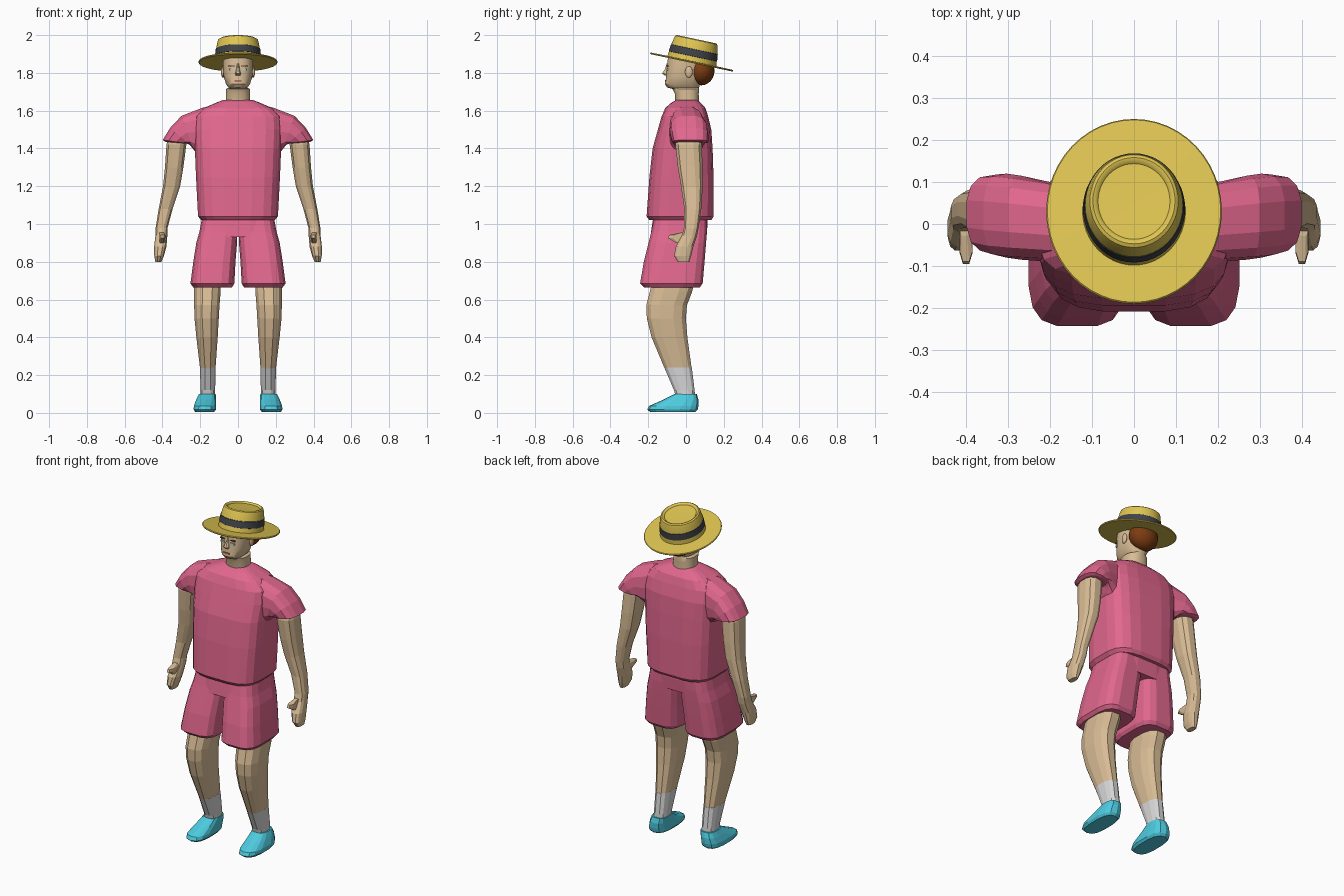
import bpy, bmesh
from math import cos, sin, pi, radians
from mathutils import Vector, Matrix

cube = bpy.data.objects.get("Cube")
if cube:
    bpy.data.objects.remove(cube, do_unlink=True)


def material(name, r, g, b):
    mat = bpy.data.materials.new(name)
    mat.use_nodes = True
    mat.diffuse_color = (r, g, b, 1)
    node = next(n for n in mat.node_tree.nodes if n.type == 'BSDF_PRINCIPLED')
    node.inputs["Base Color"].default_value = (r, g, b, 1)
    node.inputs["Roughness"].default_value = 0.8
    return mat


PINK = material("pink cloth", .75, .135, .27)
SKIN = material("skin", .70, .51, .305)
STRAW = material("yellow straw", .74, .56, .085)
BAND = material("dark ribbon", .05, .055, .065)
CYAN = material("cyan shoe", .075, .60, .74)
WHITE = material("white sock", .68, .68, .68)
HAIR = material("brown hair", .20, .045, .006)
LIPS = material("lip red", .45, .17, .11)
BLUE = material("pale blue eye", .40, .62, .68)


def finish(name, bm, *mats, smooth=None):
    """Turn a bmesh into a named object with its materials."""
    bmesh.ops.recalc_face_normals(bm, faces=bm.faces)
    mesh = bpy.data.meshes.new(name)
    bm.to_mesh(mesh)
    bm.free()
    for mat in mats:
        mesh.materials.append(mat)
    obj = bpy.data.objects.new(name, mesh)
    bpy.context.collection.objects.link(obj)
    if smooth:
        bpy.ops.object.select_all(action='DESELECT')
        obj.select_set(True)
        bpy.context.view_layer.objects.active = obj
        bpy.ops.object.shade_smooth_by_angle(angle=radians(smooth))
    return obj


def power(value, square):
    return (1 if value > 0 else -1) * abs(value) ** (2 / square)


def bridge(bm, loops):
    """Skin neighbouring vertex loops with quads and give back the strips."""
    strips = []
    for a, b in zip(loops, loops[1:]):
        n = len(a)
        strips.append([bm.faces.new((a[i], a[(i + 1) % n], b[(i + 1) % n], b[i]))
                       for i in range(n)])
    return strips


def loft(name, rings, mat, n=14, square=2.6, side=1, smooth=None):
    """Rings are (inner x, z, outer x, z, front y, back y), rounded off."""
    bm = bmesh.new()
    loops = []
    for xa, za, xb, zb, front, back in rings:
        centre = Vector((xa + xb, front + back, za + zb)) / 2
        across = Vector((xb - xa, 0, zb - za)) / 2
        depth = Vector((0, back - front, 0)) / 2
        loop = []
        for i in range(n):
            t = 2 * pi * (i + .5) / n
            p = centre + across * power(cos(t), square) + depth * power(sin(t), square)
            p.x *= side
            loop.append(bm.verts.new(p))
        loops.append(loop)
    bridge(bm, loops)
    bm.faces.new(loops[0])
    bm.faces.new(loops[-1])
    return finish(name, bm, mat, smooth=smooth)


def level(*rings):
    """Flat rings written as (z, inner x, outer x, front y, back y)."""
    return [(a, z, b, z, f, k) for z, a, b, f, k in rings]


def centred(*rings):
    """Flat rings around the middle: (z, half width, front y, back y)."""
    return [(-w, z, w, z, f, k) for z, w, f, k in rings]


def plate(name, mat, x, y, z, w, h, depth=.009):
    bm = bmesh.new()
    bmesh.ops.create_cube(bm, size=1, matrix=Matrix.Translation((x, y, z))
                          @ Matrix.Diagonal((w, depth, h, 1)))
    return finish(name, bm, mat)


def ball(name, mat, centre, radii):
    bm = bmesh.new()
    bmesh.ops.create_uvsphere(bm, u_segments=20, v_segments=12, radius=1,
                              matrix=Matrix.Translation(centre)
                              @ Matrix.Diagonal((*radii, 1)))
    return finish(name, bm, mat, smooth=40)


# Torso of the shirt and the hips of the shorts
loft("shirt_body", centred(
    (1.02, .195, -.195, .135), (1.04, .213, -.21, .148), (1.25, .224, -.195, .147),
    (1.4, .23, -.178, .142), (1.5, .235, -.15, .135), (1.57, .23, -.13, .118),
    (1.615, .18, -.11, .103), (1.645, .11, -.075, .075), (1.657, .078, -.05, .055)),
    PINK, n=20, square=3.4)
loft("shorts_hips", centred(
    (.93, .205, -.19, .11), (1.0, .197, -.18, .115), (1.06, .185, -.17, .115)),
    PINK, n=20, square=3.4)

# Head, neck and hair
loft("head", centred(
    (1.6, .068, -.055, .07), (1.69, .064, -.06, .068), (1.715, .064, -.072, .07),
    (1.722, .05, -.1, .07), (1.74, .064, -.112, .075), (1.78, .076, -.106, .085),
    (1.83, .08, -.102, .09), (1.885, .08, -.096, .09)),
    SKIN, n=20, square=2.4, smooth=35)
loft("nose", centred(
    (1.785, .012, -.112, -.08), (1.797, .016, -.128, -.08),
    (1.82, .009, -.113, -.08), (1.85, .006, -.102, -.08)), SKIN, n=8)
plate("mouth", LIPS, 0, -.107, 1.757, .036, .009)
ball("hair", HAIR, (0, .08, 1.812), (.086, .071, .078))

# Straw hat: a turned profile with a ribbon strip, tipped backwards
profile = [(.0, -.005), (.222, -.005), (.225, .0), (.222, .004), (.132, .005),
           (.129, .03), (.131, .031), (.127, .068), (.125, .069), (.117, .108),
           (.113, .118), (.105, .123), (.098, .121), (.092, .114), (.0, .112)]
bm = bmesh.new()
segments = 48
loops = [[bm.verts.new((.93 * max(r, .0005) * cos(2 * pi * i / segments),
                        max(r, .0005) * sin(2 * pi * i / segments), z))
          for i in range(segments)] for r, z in profile]
for strip, (low, high) in zip(bridge(bm, loops), zip(profile, profile[1:])):
    for face in strip:
        face.material_index = int(low[1] >= .03 and high[1] < .07)
bm.faces.new(loops[0])
bm.faces.new(loops[-1])
bm.transform(Matrix.Translation((0, .03, 1.858)) @ Matrix.Rotation(radians(-12), 4, 'X'))
finish("straw_hat", bm, STRAW, BAND, smooth=35)

# Paired parts
for side, word in ((1, "left"), (-1, "right")):
    ball(word + "_ear", SKIN, (side * .081, .015, 1.805), (.009, .02, .03))
    plate(word + "_eye", BLUE, side * .033, -.0985, 1.818, .026, .01)
    plate(word + "_brow", HAIR, side * .033, -.0975, 1.836, .034, .006)

    loft(word + "_sleeve", [
        (.12, 1.25, .07, 1.65, -.06, .06), (.21, 1.36, .19, 1.617, -.09, .1),
        (.237, 1.395, .3, 1.574, -.085, .115), (.247, 1.413, .36, 1.51, -.08, .12),
        (.255, 1.425, .4, 1.445, -.07, .118), (.265, 1.425, .385, 1.435, -.055, .105)],
        PINK, square=2.8, side=side)

    loft(word + "_arm", level(
        (1.5, .27, .36, -.045, .075), (1.42, .272, .38, -.058, .085),
        (1.3, .288, .388, -.045, .09), (1.2, .305, .398, -.028, .09),
        (1.08, .345, .421, -.01, .082), (.98, .372, .437, -.012, .068),
        (.94, .373, .438, -.022, .06), (.88, .378, .445, -.055, .04),
        (.83, .392, .444, -.064, .028), (.8, .405, .438, -.045, .018)),
        SKIN, n=12, side=side)
    loft(word + "_thumb", level(
        (.955, .392, .415, -.03, .01), (.942, .384, .416, -.092, .01),
        (.925, .384, .416, -.098, .01), (.9, .39, .416, -.055, .01)),
        SKIN, n=8, side=side)

    loft(word + "_shorts_leg", level(
        (.665, .03, .238, -.225, .075), (.685, .018, .253, -.245, .09),
        (.8, .012, .238, -.225, .1), (.9, .004, .222, -.2, .108),
        (.96, .002, .205, -.185, .112), (1.03, .002, .192, -.17, .112)),
        PINK, n=16, square=3.6, side=side)

    loft(word + "_leg", level(
        (.235, .118, .202, -.115, .032), (.4, .106, .222, -.185, .01),
        (.5, .1, .232, -.21, .002), (.57, .096, .234, -.213, .008),
        (.64, .09, .234, -.195, .035), (.74, .088, .232, -.17, .06)),
        SKIN, n=12, side=side)
    loft(word + "_sock", level(
        (.08, .12, .2, -.055, .05), (.12, .12, .199, -.065, .047),
        (.24, .117, .203, -.117, .033)), WHITE, n=12, side=side)
    loft(word + "_shoe", level(
        (.005, .125, .228, -.19, .05), (.018, .115, .236, -.205, .062),
        (.037, .115, .235, -.195, .066), (.07, .116, .222, -.12, .066),
        (.1, .117, .208, -.062, .057)), CYAN, n=14, square=2.7, side=side)
